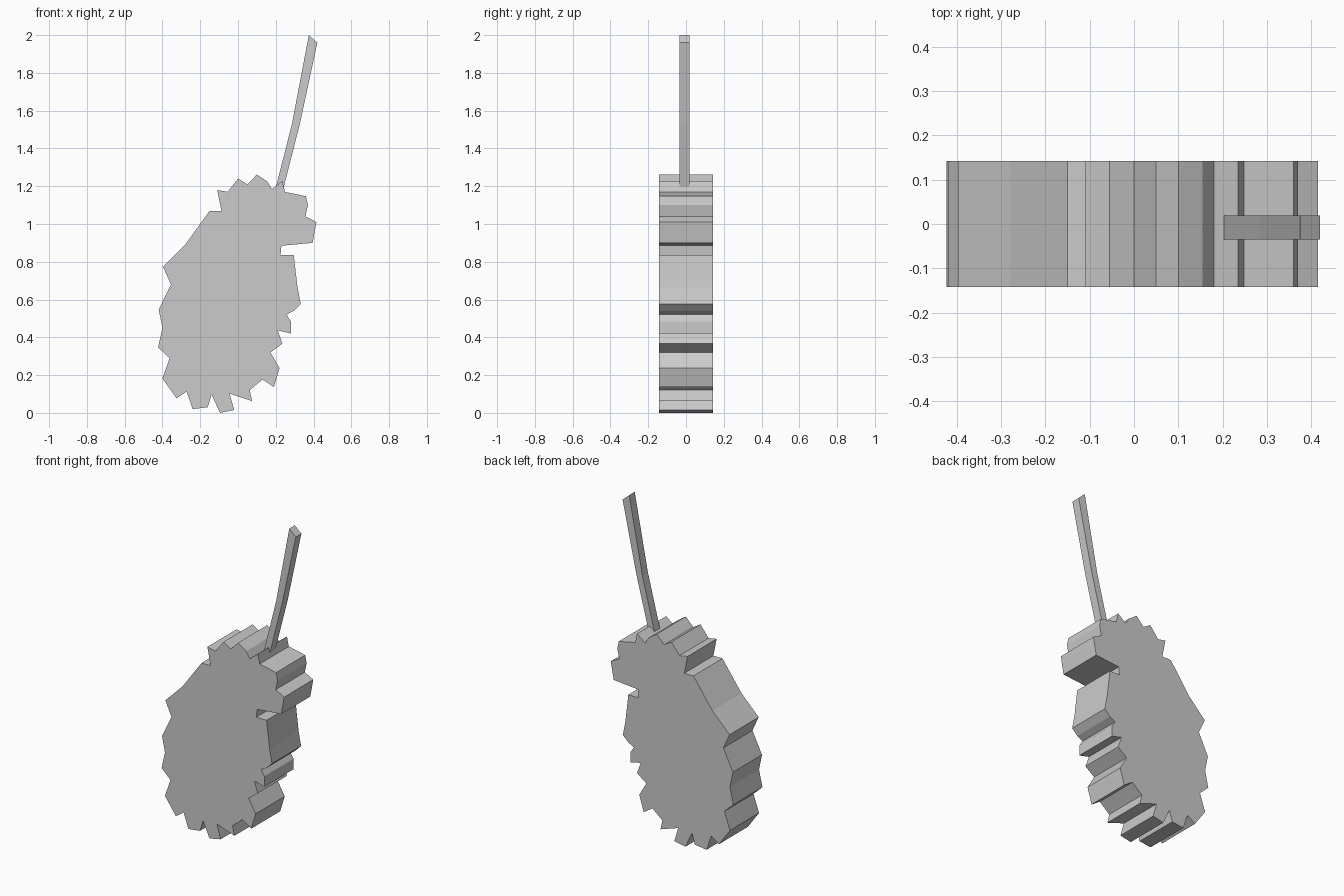
import bpy
import bmesh


def extrude_profile(name, outline, y_front, y_back):
    """Flat-faced solid: an x/z outline extruded along y."""
    bm = bmesh.new()
    face = bm.faces.new([bm.verts.new((x, y_front, z)) for x, z in outline])
    ext = bmesh.ops.extrude_face_region(bm, geom=[face])
    verts = [g for g in ext["geom"] if isinstance(g, bmesh.types.BMVert)]
    bmesh.ops.translate(bm, vec=(0, y_back - y_front, 0), verts=verts)
    bmesh.ops.recalc_face_normals(bm, faces=bm.faces)
    mesh = bpy.data.meshes.new(name)
    bm.to_mesh(mesh)
    bm.free()
    obj = bpy.data.objects.new(name, mesh)
    bpy.context.collection.objects.link(obj)
    return obj


# Jagged leaf-shaped body, clockwise from the upper left
body = [
    # top teeth
    (-0.11, 1.18), (-0.055, 1.17), (0.0, 1.24), (0.05, 1.21), (0.10, 1.262),
    (0.155, 1.225), (0.18, 1.185), (0.235, 1.228), (0.248, 1.17),
    # right side with the deep notch
    (0.36, 1.147), (0.37, 1.10), (0.357, 1.04), (0.415, 1.01), (0.395, 0.90),
    (0.23, 0.885), (0.225, 0.835), (0.295, 0.835), (0.315, 0.665),
    (0.332, 0.577), (0.295, 0.54), (0.257, 0.52), (0.28, 0.485), (0.28, 0.42),
    (0.21, 0.437), (0.235, 0.367), (0.172, 0.32), (0.22, 0.237), (0.19, 0.137),
    # bottom teeth
    (0.13, 0.177), (0.062, 0.12), (0.075, 0.062), (-0.045, 0.102),
    (-0.02, 0.015), (-0.095, 0.0), (-0.14, 0.097), (-0.16, 0.03),
    (-0.24, 0.02), (-0.272, 0.113), (-0.325, 0.077),
    # left side
    (-0.40, 0.182), (-0.362, 0.29), (-0.423, 0.347), (-0.40, 0.45),
    (-0.42, 0.547), (-0.355, 0.68), (-0.397, 0.773), (-0.28, 0.89),
    (-0.15, 1.07), (-0.088, 1.07),
]
extrude_profile("body", body, -0.142, 0.142)

# Thin, slightly bent stem
stem = [(0.202, 1.20), (0.285, 1.527), (0.375, 2.0),
        (0.42, 1.96), (0.327, 1.527), (0.242, 1.195)]
extrude_profile("stem", stem, -0.035, 0.019)
